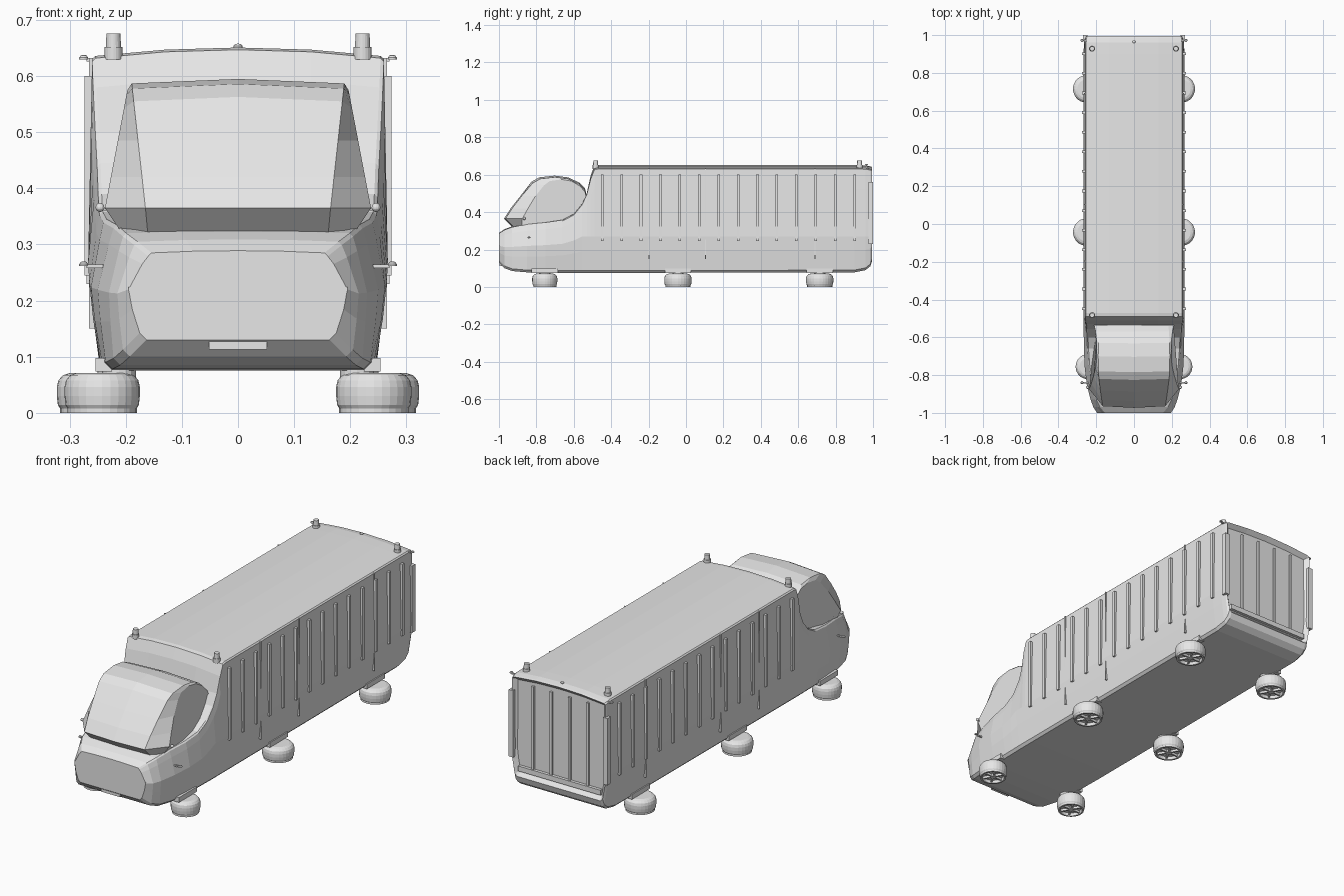
import bpy, bmesh
from math import pi, cos, sin
from mathutils import Matrix, Vector

cube = bpy.data.objects.get("Cube")
if cube:
    bpy.data.objects.remove(cube, do_unlink=True)

grey = bpy.data.materials.new("light_grey")
grey.use_nodes = True
grey.diffuse_color = (0.8, 0.8, 0.8, 1)
grey.node_tree.nodes["Principled BSDF"].inputs["Base Color"].default_value = (0.8, 0.8, 0.8, 1)
built = []


def finish(name, bm):
    bmesh.ops.recalc_face_normals(bm, faces=bm.faces)
    mesh = bpy.data.meshes.new(name)
    bm.to_mesh(mesh)
    bm.free()
    mesh.materials.append(grey)
    ob = bpy.data.objects.new(name, mesh)
    bpy.context.collection.objects.link(ob)
    built.append(ob)
    return ob


def loft(bm, rings):
    """Bridge closed rings of equal length and cap both ends."""
    loops = [[bm.verts.new(p) for p in ring] for ring in rings]
    n = len(loops[0])
    for a, b in zip(loops, loops[1:]):
        for i in range(n):
            j = (i + 1) % n
            bm.faces.new((a[i], a[j], b[j], b[i]))
    return bm.faces.new(loops[0]), bm.faces.new(loops[-1])


def box(name, x, y, z):
    """Box from (min, max) pairs."""
    bm = bmesh.new()
    size = [b - a for a, b in (x, y, z)]
    mid = [(a + b) / 2 for a, b in (x, y, z)]
    bmesh.ops.create_cube(bm, size=1, matrix=Matrix.Translation(mid) @ Matrix.Diagonal((*size, 1)))
    return finish(name, bm)


def lathe(name, profile, at, axis="Z", sides=28):
    """Turn an (r, height) profile into a capped solid."""
    bm = bmesh.new()
    rings = [[Vector((r * cos(2 * pi * i / sides), r * sin(2 * pi * i / sides), h))
              for i in range(sides)] for r, h in profile]
    loft(bm, rings)
    if axis == "X":
        bm.transform(Matrix.Rotation(pi / 2, 4, "Y"))
    elif axis == "-X":
        bm.transform(Matrix.Rotation(-pi / 2, 4, "Y"))
    bm.transform(Matrix.Translation(at))
    return finish(name, bm)


def side_pair(s, a, b):
    return tuple(sorted((s * a, s * b)))


# Body shell: y, bottom z, top z, half widths at bottom, waist and top
stations = [
    (-1.0, .13, .285, .175, .195, .160),
    (-.97, .10, .305, .205, .215, .185),
    (-.93, .085, .320, .222, .230, .205),
    (-.85, .078, .335, .236, .250, .222),
    (-.75, .075, .345, .242, .262, .240),
    (-.66, .075, .358, .245, .265, .247),
    (-.60, .075, .390, .246, .266, .249),
    (-.555, .075, .445, .247, .267, .251),
    (-.53, .075, .500, .247, .267, .254),
    (-.51, .075, .580, .247, .267, .258),
    (-.49, .075, .632, .247, .267, .260),
    (-.47, .075, .636, .247, .267, .260),
    (.90, .078, .636, .247, .267, .260),
    (.96, .090, .635, .245, .265, .259),
    (.985, .11, .630, .243, .262, .257),
    (.995, .14, .627, .240, .259, .254),
]
rings = []
for y, zb, zt, wb, wm, wt in stations:
    waist = min(.27, zb + .55 * (zt - zb)) if y > -.98 else .22
    crown = .015 if zt > .5 else .004
    half = [(0, zb), (wb - .012, zb), (wb, zb + .012), ((wb + wm * 2) / 3, zb + .6 * (waist - zb)),
            (wm, waist), (wt + (wm - wt) * .3, waist + .7 * (zt - waist)), (wt, zt - .006),
            (wt - .006, zt), (wt * .5, zt + crown * .75), (0, zt + crown)]
    full = half + [(-x, z) for x, z in half[-2:0:-1]]
    rings.append([(x, y, z) for x, z in full])
bm = bmesh.new()
front_cap, rear_cap = loft(bm, rings)
bm.normal_update()
bmesh.ops.recalc_face_normals(bm, faces=bm.faces)
bmesh.ops.inset_region(bm, faces=[rear_cap], thickness=.02)
bmesh.ops.translate(bm, verts=list(rear_cap.verts), vec=(0, -.02, 0))
finish("body_shell", bm)

# Cab: side profile swept across the width with set-back pillars
cab = [(-.91, .31), (-.965, .365), (-.93, .42), (-.88, .485), (-.82, .555), (-.78, .578),
       (-.70, .587), (-.63, .578), (-.57, .55), (-.54, .52), (-.525, .46), (-.55, .31)]


def cab_ring(kind):
    ring = []
    for y, z in cab:
        front = max(0, min(1, (-.55 - y) / .4))
        if kind == "outer":
            yy = y + .09 * front if z > .32 else y + .03
            zz = z - .012 if z > .5 else z
            x = .238 - .19 * (zz - .36) if z > .32 else .2
        elif kind == "inner":
            yy, zz, x = y, z, .165 + .022 * (z - .365) / .2
            x = max(.16, x)
        else:
            yy, zz, x = y - .008 * front, z + (.008 if z > .5 else 0), 0
        ring.append((x, yy, zz))
    return ring


outer, inner, centre = (cab_ring(k) for k in ("outer", "inner", "centre"))
flip = lambda ring: [(-x, y, z) for x, y, z in ring]
bm = bmesh.new()
loft(bm, [outer, inner, centre, flip(inner), flip(outer)])
finish("cab_bubble", bm)

# Nose trim
box("nose_upper_strip", (-.195, .195), (-1.0, -.99), (.217, .224))
box("nose_lower_strip", (-.15, .15), (-1.0, -.99), (.150, .156))
box("nose_plate", (-.052, .052), (-.998, -.97), (.113, .127))

# Side ribs, seams and rear corner strips
for s, side in ((1, "left"), (-1, "right")):
    for i in range(14):
        y = -.448 + i * .1038
        box(f"{side}_rib_{i}", side_pair(s, .25, .274), (y - .007, y + .007), (.245, .6))
    for i, y in enumerate((-.197, .104, .69)):
        box(f"{side}_seam_{i}", side_pair(s, .245, .2655), (y - .003, y + .003), (.15, .632))
    box(f"{side}_rear_strip", side_pair(s, .246, .270), (.975, 1.0), (.23, .56))

# Rear doors
for i in range(4):
    x = -.15 + i * .1
    box(f"rear_door_bar_{i}", (x - .006, x + .006), (.97, .985), (.19, .6))
box("rear_sill", (-.225, .225), (.97, .99), (.165, .19))

# Wheels lying flat, with recessed spoked undersides
for s, side in ((1, "left"), (-1, "right")):
    for place, y, x, k in (("front", -.755, .242, .92), ("middle", -.043, .25, 1), ("rear", .715, .25, 1)):
        tag = f"{side}_{place}"
        shape = [(.001, .014), (.054, .014), (.058, 0), (.067, 0), (.067, .008), (.071, .014), (.073, .03),
                 (.073, .046), (.07, .058), (.062, .067), (.05, .071), (.001, .071)]
        lathe(tag + "_wheel", [(r * k, z) for r, z in shape], (s * x, y, 0))
        lathe(tag + "_hub", [(.014, .002), (.016, .02)], (s * x, y, 0), sides=16)
        bm = bmesh.new()
        for i in range(3):
            m = Matrix.Translation((s * x, y, .009)) @ Matrix.Rotation(i * pi / 3, 4, "Z")
            bmesh.ops.create_cube(bm, size=1, matrix=m @ Matrix.Diagonal((.108 * k, .008, .012, 1)))
        finish(tag + "_spokes", bm)
        lathe(tag + "_post", [(.03, .06), (.03, .09)], (s * (x - .03), y, 0), sides=16)
        box(tag + "_fender", side_pair(s, .225, .254), (y - .07, y + .07), (.074, .098))

# Roof beacons, marker lamps and mirrors
lamp = [(.004, -.03), (.004, 0), (.008, 0), (.008, .003), (.005, .006), (.001, .007)]
for s, side in ((1, "left"), (-1, "right")):
    for place, y in (("front", -.483), ("rear", .928)):
        lathe(f"{side}_{place}_beacon", [(.016, .63), (.016, .652), (.0135, .652), (.0125, .676)],
              (s * .222, y, 0), sides=20)
    for place, y, z in (("front", -.84, .262), ("rear", .972, .630)):
        box(f"{side}_{place}_lamp_stem", side_pair(s, .24, .27), (y - .004, y + .004), (z - .004, z + .002))
        lathe(f"{side}_{place}_marker_lamp", [(.008, 0), (.008, .003), (.005, .007), (.001, .008)],
              (s * .275, y, z), sides=14)
    bm = bmesh.new()
    bmesh.ops.create_uvsphere(bm, u_segments=14, v_segments=8, radius=.008,
                              matrix=Matrix.Translation((s * .246, -.865, .366)))
    finish(f"{side}_mirror", bm)
    box(f"{side}_mirror_arm", side_pair(s, .19, .246), (-.867, -.863), (.361, .365))
lathe("rear_roof_lamp", lamp, (0, .965, .651), sides=14)

# Smooth shading with sharp creases
for ob in bpy.context.view_layer.objects:
    ob.select_set(ob in built)
bpy.context.view_layer.objects.active = built[0]
bpy.ops.object.shade_smooth_by_angle(angle=.5)
